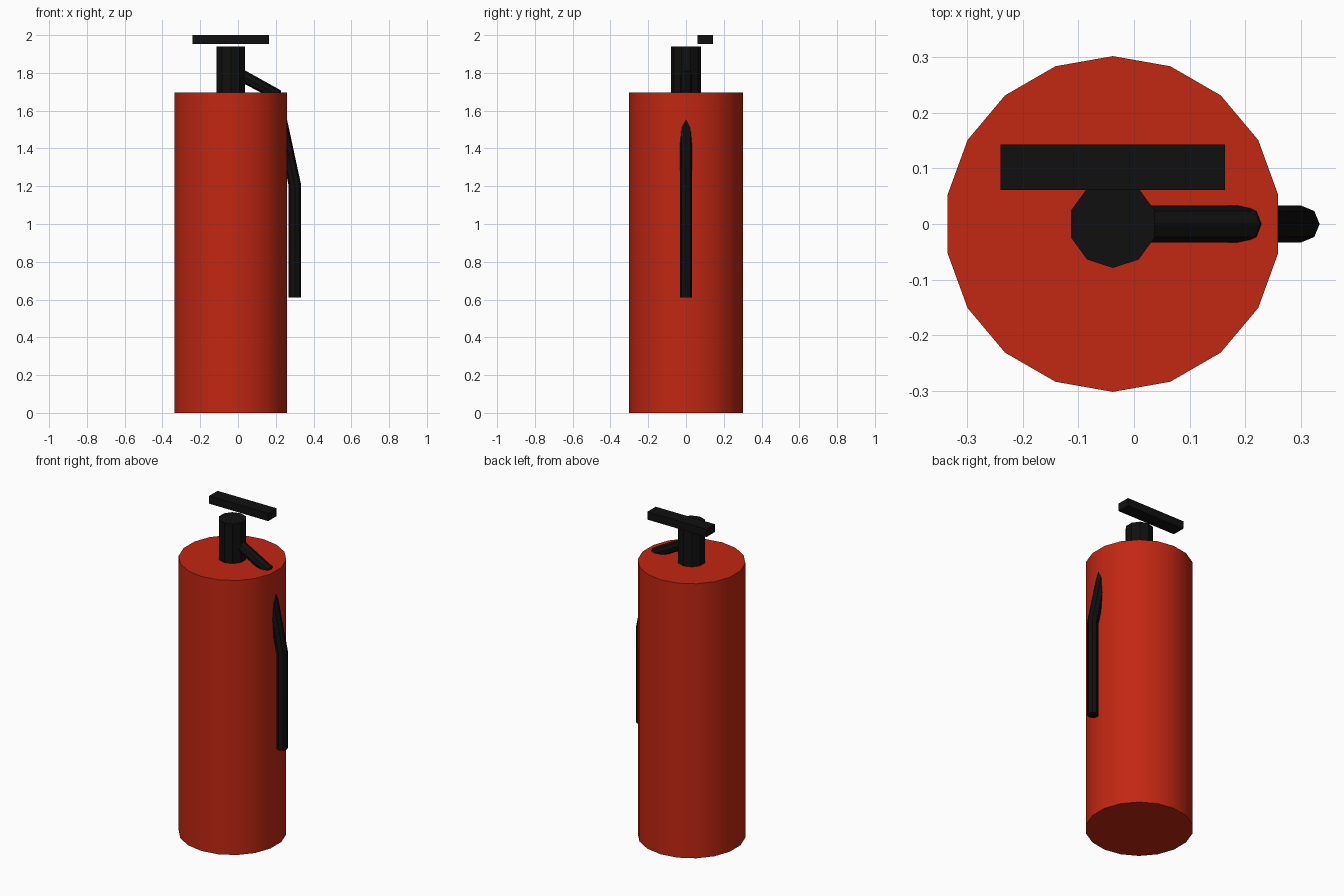
import bpy
from math import radians

if "Cube" in bpy.data.objects:
    bpy.data.objects.remove(bpy.data.objects["Cube"], do_unlink=True)

AXIS_X = -0.038


def material(name, rgb):
    mat = bpy.data.materials.new(name)
    mat.use_nodes = True
    mat.diffuse_color = (*rgb, 1)
    mat.node_tree.nodes["Principled BSDF"].inputs["Base Color"].default_value = (*rgb, 1)
    return mat


red = material("red paint", (0.54, 0.02, 0.006))
black = material("black rubber", (0.005, 0.005, 0.005))


def finish(name, mat):
    obj = bpy.context.object
    obj.name = name
    obj.data.materials.append(mat)
    bpy.ops.object.shade_smooth_by_angle(angle=radians(30))
    return obj


def cylinder(name, sides, radius, bottom, top, mat):
    bpy.ops.mesh.primitive_cylinder_add(
        vertices=sides, radius=radius, depth=top - bottom,
        location=(AXIS_X, 0, (bottom + top) / 2))
    return finish(name, mat)


# Tank and the valve neck on top of it
cylinder("tank", 18, 0.302, 0, 1.695, red)
cylinder("valve_neck", 10, 0.079, 1.68, 1.94, black)

# Flat handle bar hovering behind the valve
bpy.ops.mesh.primitive_cube_add(size=1, location=(AXIS_X, 0.102, 1.976))
bpy.context.object.scale = (0.404, 0.082, 0.048)
bpy.ops.object.transform_apply(location=False, rotation=False, scale=True)
finish("handle", black)

# Hose: leaves the valve, bends through the tank shoulder, hangs at the side
curve = bpy.data.curves.new("hose", "CURVE")
curve.dimensions = "3D"
curve.bevel_depth = 0.033
curve.bevel_resolution = 2
curve.use_fill_caps = True
path = [(AXIS_X, 1.817), (0.2, 1.688), (0.301, 1.205), (0.301, 0.61)]
spline = curve.splines.new("POLY")
spline.points.add(len(path) - 1)
for point, (x, z) in zip(spline.points, path):
    point.co = (x, 0, z, 1)
hose = bpy.data.objects.new("hose", curve)
bpy.context.collection.objects.link(hose)
bpy.ops.object.select_all(action="DESELECT")
hose.select_set(True)
bpy.context.view_layer.objects.active = hose
bpy.ops.object.convert(target="MESH")
finish("hose", black)
